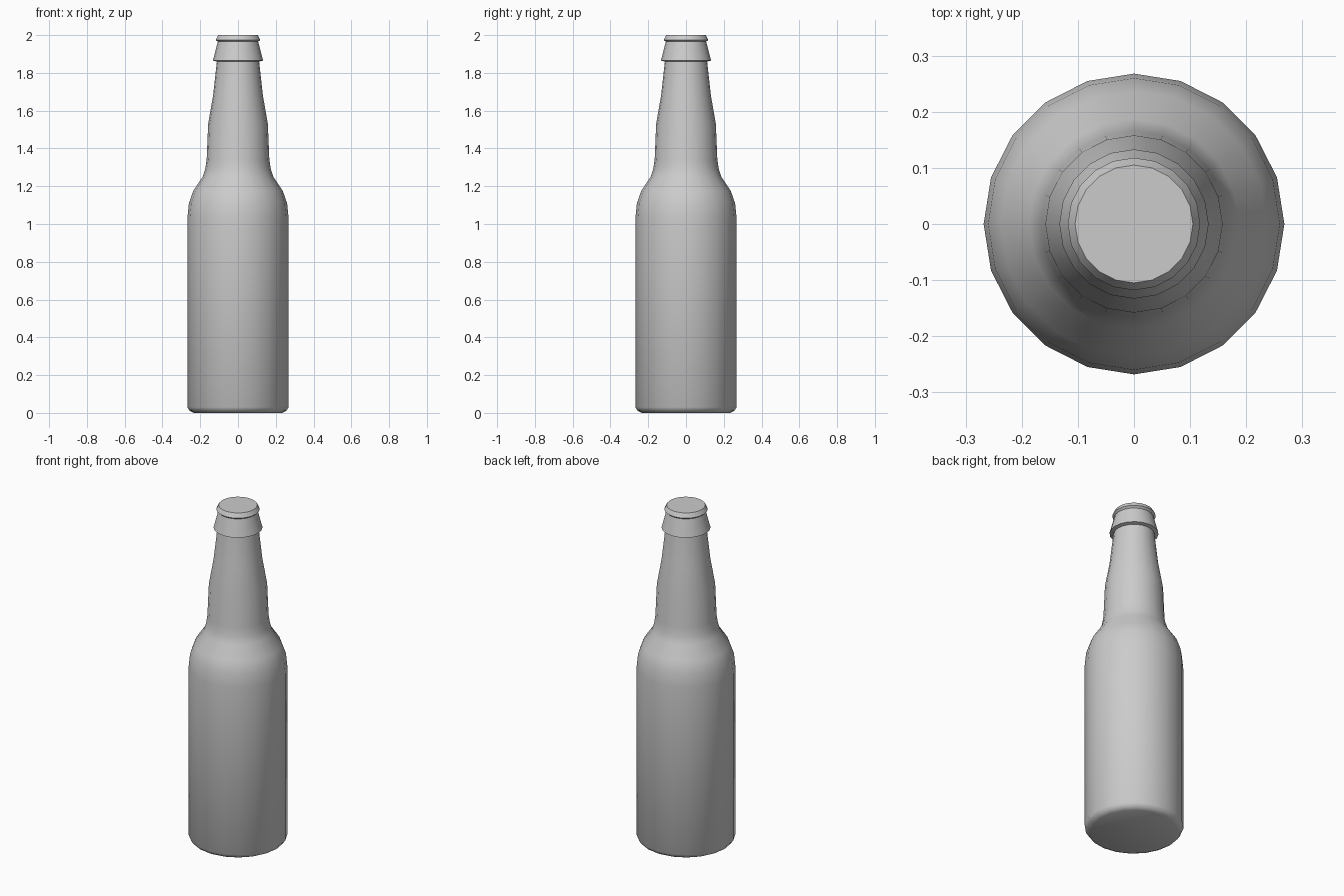
import bpy, bmesh, math

if "Cube" in bpy.data.objects:
    bpy.data.objects.remove(bpy.data.objects["Cube"])

SIDES = 20


def lathe(name, profile, smooth_angle=40):
    """Revolve (radius, height) pairs around z and cap both ends."""
    bm = bmesh.new()
    rings = []
    for r, z in profile:
        rings.append([bm.verts.new((r * math.cos(2 * math.pi * i / SIDES),
                                    r * math.sin(2 * math.pi * i / SIDES), z))
                      for i in range(SIDES)])
    for low, high in zip(rings, rings[1:]):
        for i in range(SIDES):
            j = (i + 1) % SIDES
            bm.faces.new((low[i], low[j], high[j], high[i]))
    bm.faces.new(rings[0][::-1])
    bm.faces.new(rings[-1])
    bmesh.ops.recalc_face_normals(bm, faces=bm.faces)
    mesh = bpy.data.meshes.new(name)
    bm.to_mesh(mesh)
    bm.free()
    obj = bpy.data.objects.new(name, mesh)
    bpy.context.collection.objects.link(obj)
    bpy.ops.object.select_all(action='DESELECT')
    obj.select_set(True)
    bpy.context.view_layer.objects.active = obj
    bpy.ops.object.shade_smooth_by_angle(angle=math.radians(smooth_angle))
    return obj


# Whole bottle outline, from base to mouth
lathe("bottle", [
    (0.235, 0.0), (0.255, 0.01), (0.268, 0.03),      # rounded base
    (0.268, 1.03), (0.26, 1.11), (0.237, 1.175),     # body and shoulder
    (0.187, 1.25), (0.174, 1.29), (0.166, 1.34),     # base of the neck
    (0.158, 1.53), (0.132, 1.68), (0.112, 1.86),     # tapering neck
    (0.133, 1.865), (0.107, 1.965),                  # flared collar
    (0.118, 1.975), (0.105, 2.0),                    # lip
])
